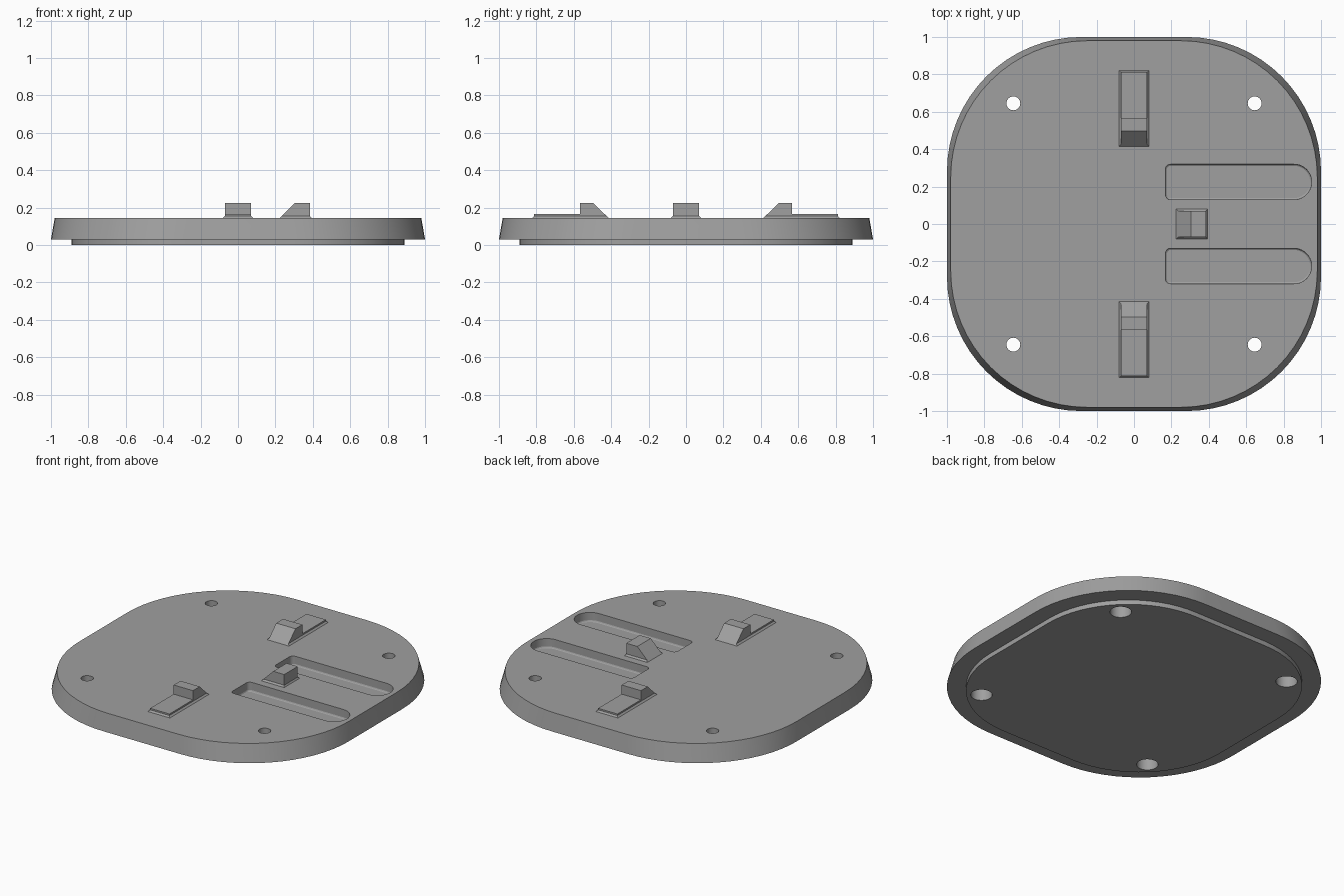
import bpy, bmesh, math
from math import cos, sin, pi

if "Cube" in bpy.data.objects:
    bpy.data.objects.remove(bpy.data.objects["Cube"], do_unlink=True)

grey = bpy.data.materials.new("mid grey")
grey.use_nodes = True
grey.diffuse_color = (0.35, 0.35, 0.35, 1)
grey.node_tree.nodes["Principled BSDF"].inputs["Base Color"].default_value = grey.diffuse_color

TOP = 0.145


def rounded(x0, x1, y0, y1, r_left, r_right, steps=16):
    """Rounded rectangle, with separate radii for the -x and +x corners."""
    pts = []
    for i, (x, y, r) in enumerate([(x1, y1, r_right), (x0, y1, r_left),
                                   (x0, y0, r_left), (x1, y0, r_right)]):
        cx = x - r if x == x1 else x + r
        cy = y - r if y == y1 else y + r
        for k in range(steps + 1):
            a = pi / 2 * (i + k / steps)
            pts.append((cx + r * cos(a), cy + r * sin(a)))
    return pts


def square(half, r):
    return rounded(-half, half, -half, half, r, r)


def loft(name, layers):
    """Closed solid through a stack of (outline, z) layers."""
    bm = bmesh.new()
    rings = [[bm.verts.new((x, y, z)) for x, y in pts] for pts, z in layers]
    n = len(rings[0])
    bm.faces.new(rings[0][::-1])
    bm.faces.new(rings[-1])
    for a, b in zip(rings, rings[1:]):
        for i in range(n):
            j = (i + 1) % n
            bm.faces.new((a[i], a[j], b[j], b[i]))
    return finish(name, bm)


def finish(name, bm):
    bmesh.ops.remove_doubles(bm, verts=bm.verts, dist=1e-5)
    bmesh.ops.recalc_face_normals(bm, faces=bm.faces)
    mesh = bpy.data.meshes.new(name)
    bm.to_mesh(mesh)
    bm.free()
    mesh.materials.append(grey)
    ob = bpy.data.objects.new(name, mesh)
    bpy.context.collection.objects.link(ob)
    return ob


def select(ob):
    bpy.ops.object.select_all(action='DESELECT')
    ob.select_set(True)
    bpy.context.view_layer.objects.active = ob


def cut(target, cutter):
    cutter.hide_render = True
    mod = target.modifiers.new("cut", 'BOOLEAN')
    mod.operation, mod.solver, mod.object = 'DIFFERENCE', 'EXACT', cutter
    select(target)
    bpy.ops.object.modifier_apply(modifier=mod.name)
    bpy.data.objects.remove(cutter, do_unlink=True)


# Base plate with a stepped foot and tapered rim
plate = loft("base_plate", [(square(0.89, 0.62), 0), (square(0.89, 0.62), 0.03),
                            (square(1, 0.72), 0.03), (square(0.98, 0.73), TOP)])

# Counterbored screw holes
for sx in (-1, 1):
    for sy in (-1, 1):
        def circle(r):
            x, y = sx * 0.645, sy * 0.645
            return rounded(x - r, x + r, y - r, y + r, r, r, 8)
        cut(plate, loft("hole_cutter", [(circle(0.064), -0.02), (circle(0.064), 0.1),
                                        (circle(0.037), 0.1), (circle(0.037), 0.2)]))

# Two long recesses with softened floors
for y in (-0.225, 0.225):
    def slot(d):
        return rounded(0.163 + d, 0.955 - d, y - 0.1 + d, y + 0.1 - d, 0.032 - d, 0.099 - d, 10)
    cut(plate, loft("slot_cutter", [(slot(0.014), 0.085), (slot(0.009), 0.088),
                                    (slot(0.006), 0.094), (slot(0.005), 0.2)]))
select(plate)
bpy.ops.object.shade_smooth_by_angle(angle=math.radians(25))


def clip(name, profile, end, angle, offset):
    """Catch: side profile (distance, z) on a flared foot, turned about z."""
    bm = bmesh.new()
    w, flare, z = 0.07, 0.01, TOP + 0.01
    start = profile[0][0]
    sides = [[bm.verts.new((d, s * w, h)) for d, h in profile] for s in (-1, 1)]
    n = len(profile)
    for side in sides:
        bm.faces.new(side)
    for i in range(n - 1):
        bm.faces.new((sides[0][i], sides[0][i + 1], sides[1][i + 1], sides[1][i]))
    foot = [[bm.verts.new((d, s * (w + flare), TOP)) for d in (start - flare, end + flare)]
            for s in (-1, 1)]
    for k in (0, 1):
        bm.faces.new((foot[k][0], foot[k][1], sides[k][-1], sides[k][0]))
        e = (0, -1)[k]
        bm.faces.new((foot[0][k], foot[1][k], sides[1][e], sides[0][e]))
    bm.faces.new((foot[0][0], foot[0][1], foot[1][1], foot[1][0]))
    ob = finish(name, bm)
    ob.rotation_euler.z = angle
    return ob


LIP, PEAK = 0.165, 0.225
long_profile = [(0.425, 0.155), (0.497, PEAK), (0.568, PEAK), (0.568, LIP),
                (0.812, LIP), (0.812, 0.155)]
clip("back_clip", long_profile, 0.812, pi / 2, 0)
clip("front_clip", long_profile, 0.812, -pi / 2, 0)
clip("centre_clip", [(0.235, 0.155), (0.305, PEAK), (0.385, PEAK), (0.385, 0.155)], 0.382, 0, 0)
